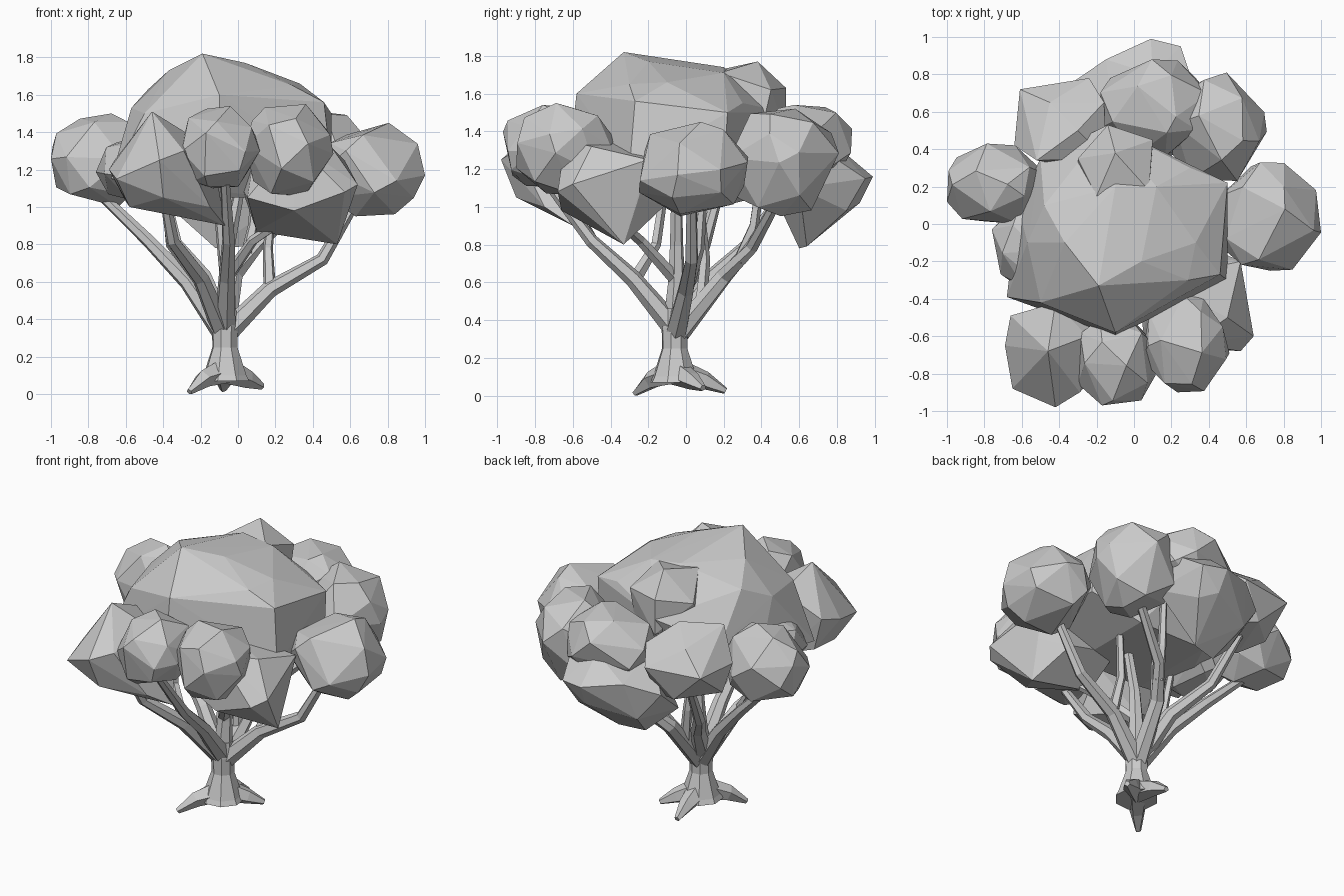
import bpy
import bmesh
import math
import random
from mathutils import Vector

cube = bpy.data.objects.get("Cube")
if cube:
    bpy.data.objects.remove(cube, do_unlink=True)

rng = random.Random(11)

# One plain clay colour for the whole tree
clay = bpy.data.materials.new("light_grey")
clay.use_nodes = True
clay.diffuse_color = (0.6, 0.6, 0.6, 1)
bsdf = clay.node_tree.nodes["Principled BSDF"]
bsdf.inputs["Base Color"].default_value = (0.6, 0.6, 0.6, 1)
bsdf.inputs["Roughness"].default_value = 0.9


def finish(bm, name):
    bmesh.ops.recalc_face_normals(bm, faces=bm.faces)
    mesh = bpy.data.meshes.new(name)
    bm.to_mesh(mesh)
    bm.free()
    mesh.materials.append(clay)
    obj = bpy.data.objects.new(name, mesh)
    bpy.context.collection.objects.link(obj)
    return obj


def hull(name, points):
    """Faceted solid wrapped around the points."""
    bm = bmesh.new()
    for p in points:
        bm.verts.new(p)
    bmesh.ops.convex_hull(bm, input=bm.verts)
    loose = [v for v in bm.verts if not v.link_faces]
    bmesh.ops.delete(bm, geom=loose, context='VERTS')
    return finish(bm, name)


def foliage(name, low, high, count=22):
    """Boulder-like leaf clump that fills the box low..high."""
    golden = math.pi * (3 - math.sqrt(5))
    points = []
    for i in range(count):
        z = 1 - 2 * (i + 0.5) / count
        r = math.sqrt(1 - z * z)
        p = Vector((r * math.cos(i * golden), r * math.sin(i * golden), z))
        p += Vector([rng.uniform(-0.25, 0.25) for _ in range(3)])
        points.append(p.normalized())
    for axis in range(3):
        a = min(p[axis] for p in points)
        b = max(p[axis] for p in points)
        for p in points:
            p[axis] = low[axis] + (p[axis] - a) / (b - a) * (high[axis] - low[axis])
    return hull(name, points)


def limb(name, path, radii, sides=6):
    """Tapered low-poly tube along a path."""
    pts = [Vector(p) for p in path]
    bm = bmesh.new()
    rings = []
    for i, p in enumerate(pts):
        along = (pts[min(i + 1, len(pts) - 1)] - pts[max(i - 1, 0)]).normalized()
        side = along.cross(Vector((0.3, 1, 0.1))).normalized()
        up = along.cross(side)
        ring = []
        for k in range(sides):
            a = math.tau * k / sides
            co = p + radii[i] * (math.cos(a) * side + math.sin(a) * up)
            co.z = max(co.z, 0)
            ring.append(bm.verts.new(co))
        rings.append(ring)
    for lower, upper in zip(rings, rings[1:]):
        for k in range(sides):
            n = (k + 1) % sides
            bm.faces.new((lower[k], lower[n], upper[n], upper[k]))
    bm.faces.new(rings[0])
    bm.faces.new(rings[-1])
    return finish(bm, name)


# Trunk, flared at the foot
limb("trunk",
     [(-.07, -.06, .07), (-.07, -.06, .1), (-.07, -.06, .25), (-.07, -.06, .36), (-.07, -.06, .46)],
     [.135, .12, .07, .072, .062], 8)

# Roots
for name, tip in (("front_root", (-.26, -.27, .01)),
                  ("back_root", (-.08, .21, .025)),
                  ("side_root", (.13, .09, .04))):
    foot = Vector((-.07, -.06, .13))
    tip = Vector(tip)
    mid = foot.lerp(tip, 0.6)
    mid.z = 0.08
    limb(name, [foot, mid, tip], [.075, .05, .018], 5)

# Main boughs
thick = [.06, .046, .036, .026]
boughs = {
    "left_bough": [(-.09, -.05, .34), (-.27, .02, .6), (-.48, .1, .82), (-.77, .18, 1.1)],
    "front_left_bough": [(-.09, -.07, .36), (-.2, -.28, .62), (-.35, -.5, .82), (-.4, -.65, 1.1)],
    "front_bough": [(-.07, -.08, .38), (-.06, -.28, .62), (-.05, -.5, .82), (-.07, -.75, 1.15)],
    "right_bough": [(-.05, -.05, .34), (.17, 0, .56), (.45, .03, .72), (.66, .03, 1.08)],
    "back_bough": [(-.07, -.04, .33), (-.02, .2, .63), (.1, .35, .79), (.42, .52, 1.1)],
    "back_left_bough": [(-.1, -.03, .4), (-.18, .13, .62), (-.33, .33, .8), (-.4, .53, 1.1)],
    "centre_bough": [(-.07, -.06, .4), (-.06, -.05, .6), (-.05, -.05, .8), (.03, -.05, 1.2)],
}
for name, path in boughs.items():
    limb(name, path, thick)

# Thin side branches
slim = [.036, .028, .022]
branches = {
    "front_right_branch": [(-.06, -.06, .62), (.08, -.24, .82), (.32, -.42, .98)],
    "right_branch": [(.17, 0, .55), (.16, .07, .78), (.2, .1, 1.2)],
    "left_branch": [(-.2, -.28, .6), (-.36, -.16, .8), (-.4, -.1, 1.2)],
    "back_branch": [(-.05, .08, .5), (-.08, .1, .72), (-.12, .06, 1.15)],
    "back_fork": [(.04, .28, .71), (.08, .36, .9), (.1, .4, 1.2)],
}
for name, path in branches.items():
    limb(name, path, slim, 5)

# Large crown: a lopsided faceted dome with its peak toward the front
hull("crown_foliage", [
    (-.19, -.33, 1.82), (.04, -.2, 1.77), (-.1, .2, 1.74), (.12, .2, 1.71),
    (-.14, .53, 1.5), (-.37, -.1, 1.73), (-.48, .1, 1.63), (.33, -.1, 1.66),
    (-.57, -.1, 1.53), (-.5, -.42, 1.5), (-.1, -.58, 1.6), (-.1, -.6, 1.42),
    (.29, -.3, 1.65), (.46, -.27, 1.56), (.5, .22, 1.5), (.3, .3, 1.55),
    (-.68, -.39, 1.15), (-.62, .1, 1.2), (-.5, .35, 1.35), (.5, -.3, 1.2),
    (.5, .2, 1.2), (-.3, -.3, 1.05), (.2, -.3, 1.05), (.2, .3, 1.05), (-.3, .3, 1.05),
])

# Knob on the back of the crown
hull("crown_back_foliage", [
    (-.1, .38, 1.77), (-.2, .15, 1.72), (.08, .18, 1.71), (-.14, .53, 1.63),
    (.1, .45, 1.62), (-.3, .35, 1.58), (-.14, .53, 1.4), (.1, .4, 1.4), (-.3, .2, 1.4),
])

# Clump low at the front right, hanging to a point
hull("low_front_right_foliage", [
    (.64, -.6, 1.12), (.57, -.68, 1.08), (.57, -.2, 1.25), (.55, -.25, 1.05),
    (.53, -.33, .8), (.1, -.3, .87), (.05, -.6, 1.05), (.3, -.64, 1.35),
    (.1, -.3, 1.36), (.5, -.5, 1.32), (.02, -.15, 1.1), (.4, -.12, 1), (.3, -.66, .98),
])

# Clump at the front left, with a raised outer lip
hull("front_left_foliage", [
    (-.46, -.68, 1.51), (-.69, -.65, 1.2), (-.66, -.49, 1.25), (-.65, -.88, 1.15),
    (-.42, -.98, 1.25), (-.29, -.9, 1.3), (-.25, -.6, 1.38), (-.42, -.42, 1.4),
    (-.58, -.75, 1), (-.4, -.9, 1.05), (-.15, -.75, 1), (-.07, -.6, .9),
    (-.12, -.48, 1.2), (-.4, -.45, .97), (-.6, -.5, 1.03),
])

# Clump low at the back, tapering inward to the bottom
hull("low_back_foliage", [
    (-.34, .75, 1.13), (-.15, .88, 1.2), (.09, .99, 1.16), (.25, .95, 1.15),
    (.3, .8, 1.25), (.32, .6, 1.1), (-.31, .52, .95), (-.12, .6, .78),
    (.05, .64, .79), (.2, .85, .98), (-.2, .8, .95), (-.1, .5, 1.3), (.1, .8, 1.32), (.1, .92, 1.02),
])

# Flat-topped clump at the back left
hull("back_left_foliage", [
    (-.61, .72, 1.3), (-.24, .78, 1.3), (-.16, .65, 1.4), (-.64, .42, 1.3),
    (-.52, .34, 1.5), (-.3, .5, 1.52), (-.15, .35, 1.4), (-.62, .5, 1.13),
    (-.4, .7, 1.1), (-.2, .6, 1.06), (-.3, .3, 1.04), (-.5, .38, 1.06), (-.45, .65, 1.43),
])

# Remaining rounder leaf clumps, each given by its box
clumps = {
    "left_foliage": ((-1, 0, 1), (-.47, .43, 1.5)),
    "low_left_foliage": ((-.76, -.36, 1.03), (-.3, .15, 1.38)),
    "right_foliage": ((.46, -.25, .95), (1, .33, 1.45)),
    "front_foliage": ((-.3, -.97, 1.1), (.12, -.45, 1.54)),
    "front_right_foliage": ((.04, -.9, 1.06), (.51, -.38, 1.55)),
    "back_right_foliage": ((.2, .23, .95), (.71, .81, 1.52)),
    "back_foliage": ((-.18, .36, 1.1), (.4, .88, 1.54)),
}
for name, (low, high) in clumps.items():
    foliage(name, low, high)
